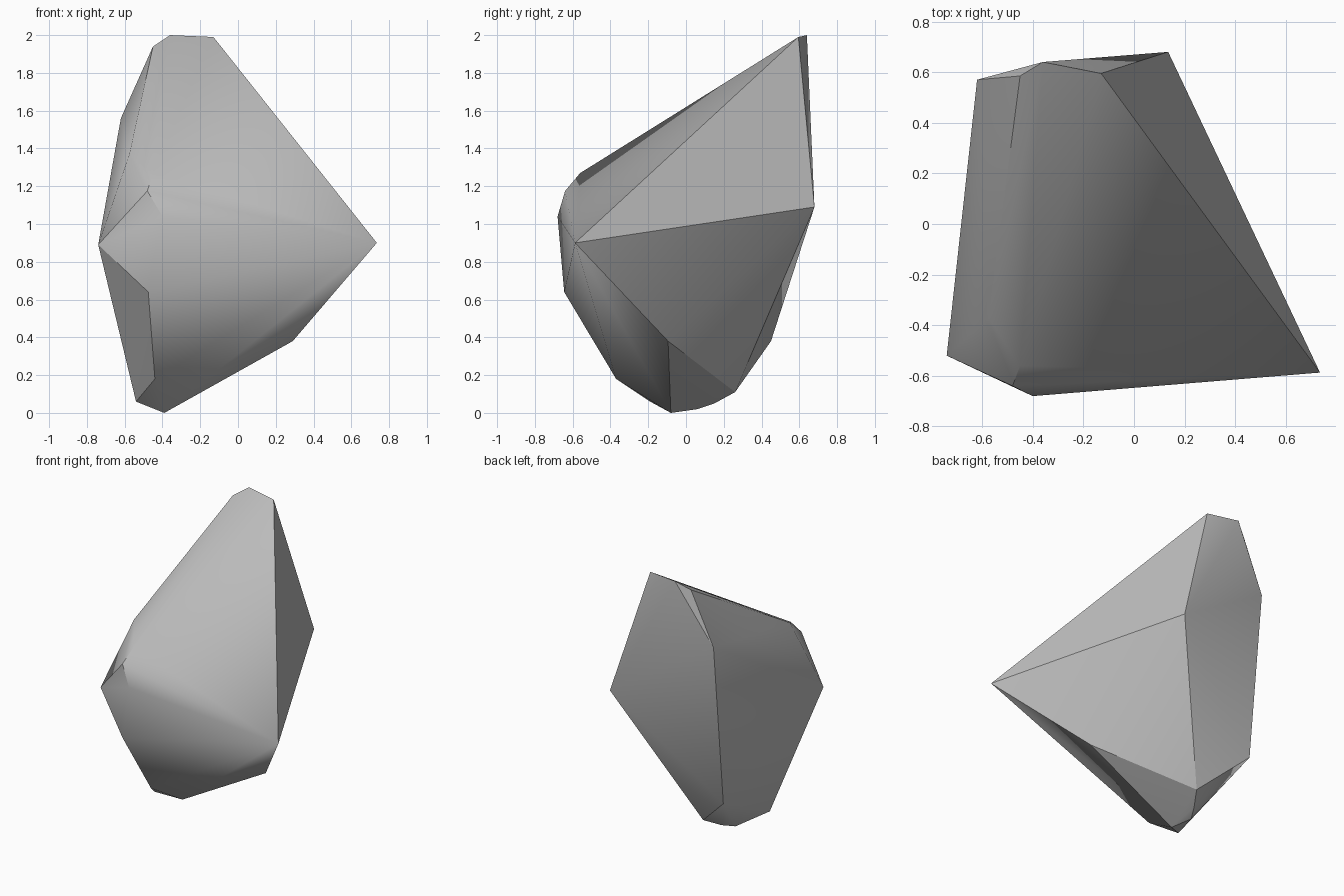
import bpy
import bmesh
import math

cube = bpy.data.objects.get("Cube")
if cube:
    bpy.data.objects.remove(cube, do_unlink=True)

# Stone colour
stone = bpy.data.materials.new("stone_grey")
stone.use_nodes = True
colour = (0.5, 0.5, 0.5, 1)
stone.diffuse_color = colour
stone.node_tree.nodes["Principled BSDF"].inputs["Base Color"].default_value = colour

# Corners of the boulder, grouped by region
peak = [(-0.36, 0.64, 2.0), (-0.13, 0.595, 1.99), (-0.45, 0.585, 1.94), (-0.62, 0.57, 1.56)]
front_ridge = [(-0.575, -0.37, 1.37), (-0.45, -0.56, 1.27), (-0.48, -0.64, 1.175),
               (-0.40, -0.68, 1.04), (-0.475, -0.645, 0.64)]
side_tips = [(-0.74, -0.52, 0.89), (0.735, -0.587, 0.90), (0.135, 0.68, 1.09)]
underside = [(0.29, -0.095, 0.38), (-0.615, 0.45, 0.38), (-0.32, 0.26, 0.11),
             (-0.44, -0.37, 0.18), (-0.54, -0.19, 0.06), (-0.39, 0.15, 0.05),
             (-0.44, 0.06, 0.02), (-0.39, -0.08, 0.0)]

# Wrap the corners in a convex shell
bm = bmesh.new()
for corner in peak + front_ridge + side_tips + underside:
    bm.verts.new(corner)
hull = bmesh.ops.convex_hull(bm, input=bm.verts[:])
loose = [v for v in bm.verts if not v.link_faces]
bmesh.ops.delete(bm, geom=loose, context='VERTS')
bmesh.ops.recalc_face_normals(bm, faces=bm.faces[:])

mesh = bpy.data.meshes.new("boulder")
bm.to_mesh(mesh)
bm.free()
mesh.materials.append(stone)
boulder = bpy.data.objects.new("boulder", mesh)
bpy.context.collection.objects.link(boulder)

# Soften shallow edges, keep the strong facets crisp
for other in bpy.context.selected_objects:
    other.select_set(False)
boulder.select_set(True)
bpy.context.view_layer.objects.active = boulder
bpy.ops.object.shade_smooth_by_angle(angle=math.radians(30))
